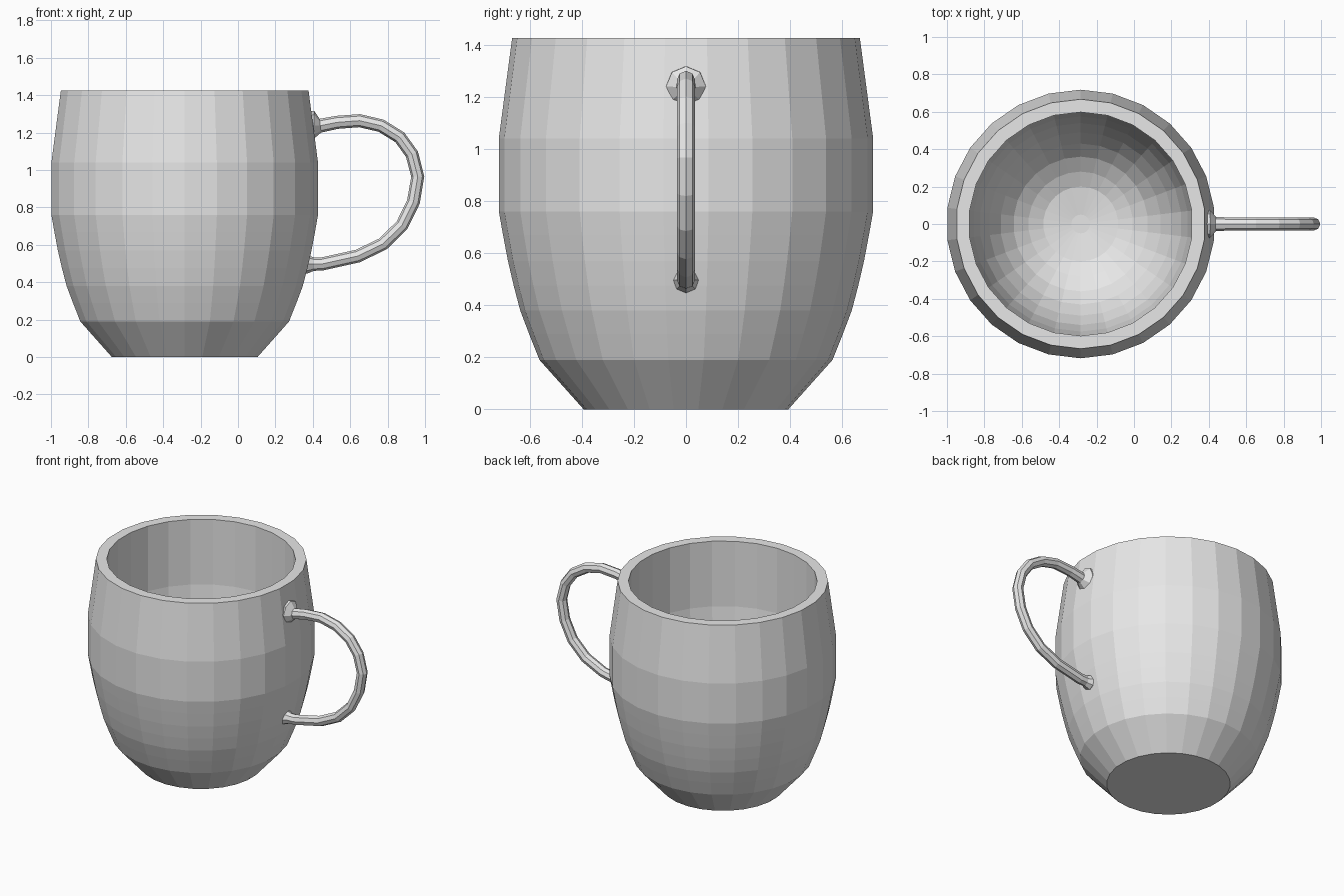
import bpy, bmesh, math
from mathutils import Vector

if "Cube" in bpy.data.objects:
    bpy.data.objects.remove(bpy.data.objects["Cube"])

grey = bpy.data.materials.new("light_grey")
grey.diffuse_color = (0.8, 0.8, 0.8, 1)
grey.use_nodes = True
grey.node_tree.nodes["Principled BSDF"].inputs["Base Color"].default_value = grey.diffuse_color


def build(name, rings):
    """Bridge a list of closed vertex rings and cap both ends."""
    bm = bmesh.new()
    rows = [[bm.verts.new(p) for p in ring] for ring in rings]
    n = len(rows[0])
    for a, b in zip(rows, rows[1:]):
        for i in range(n):
            j = (i + 1) % n
            bm.faces.new((a[i], a[j], b[j], b[i]))
    bm.faces.new(rows[0][::-1])
    bm.faces.new(rows[-1])
    bmesh.ops.recalc_face_normals(bm, faces=bm.faces)
    mesh = bpy.data.meshes.new(name)
    bm.to_mesh(mesh)
    bm.free()
    mesh.materials.append(grey)
    obj = bpy.data.objects.new(name, mesh)
    bpy.context.collection.objects.link(obj)
    return obj


# Cup body: outer wall, rim, then the rounded inside down to the floor
SIDES = 26
CX = -0.285
profile = [(0.392, 0), (0.562, 0.19), (0.602, 0.29), (0.636, 0.38),
           (0.661, 0.475), (0.683, 0.57), (0.702, 0.67), (0.718, 0.76),
           (0.718, 1.04), (0.667, 1.425),
           (0.598, 1.425), (0.598, 0.97), (0.575, 0.76), (0.54, 0.60),
           (0.49, 0.48), (0.43, 0.38), (0.36, 0.30), (0.28, 0.245),
           (0.20, 0.21), (0.05, 0.19)]
rings = []
for r, z in profile:
    angles = [math.tau * (i + 0.5) / SIDES for i in range(SIDES)]
    rings.append([(CX + r * math.cos(a), r * math.sin(a), z) for a in angles])
build("cup_body", rings)

# Handle: eight-sided tube along a path (x, z, radius), flared at both ends
path = [(0.37, 1.24, 0.078), (0.405, 1.24, 0.076), (0.44, 1.237, 0.037),
        (0.53, 1.255, 0.035), (0.65, 1.264, 0.035), (0.765, 1.237, 0.035),
        (0.865, 1.175, 0.035), (0.93, 1.085, 0.035), (0.961, 0.965, 0.035),
        (0.938, 0.83, 0.035), (0.877, 0.705, 0.035), (0.775, 0.605, 0.035),
        (0.64, 0.54, 0.035), (0.45, 0.498, 0.035), (0.405, 0.497, 0.036),
        (0.372, 0.497, 0.05), (0.34, 0.497, 0.05)]
pts = [Vector((x, 0, z)) for x, z, r in path]
side = Vector((0, 1, 0))
rings = []
for i, p in enumerate(pts):
    tangent = (pts[min(i + 1, len(pts) - 1)] - pts[max(i - 1, 0)]).normalized()
    up = tangent.cross(side)
    r = path[i][2]
    rings.append([p + r * (math.cos(a) * up + math.sin(a) * side)
                  for a in (math.tau * k / 8 for k in range(8))])
build("handle", rings)
